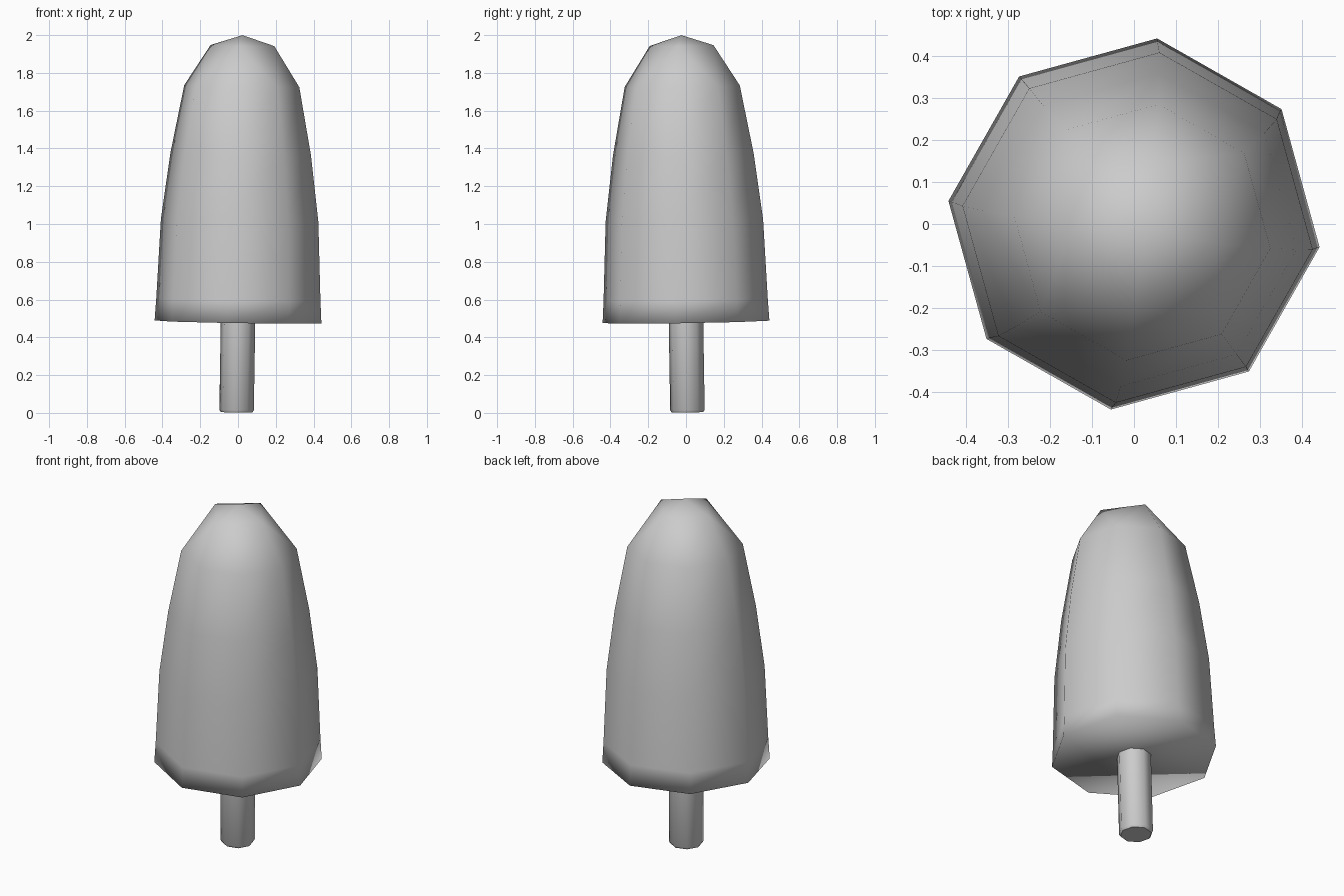
import bpy, bmesh
from math import cos, sin, radians
from mathutils import Matrix, Vector

if "Cube" in bpy.data.objects:
    bpy.data.objects.remove(bpy.data.objects["Cube"])

# Whole tree leans very slightly to +x and -y
PIVOT = Vector((0, 0, 0.482))
LEAN = (Matrix.Translation(PIVOT) @ Matrix.Rotation(0.016, 4, 'X')
        @ Matrix.Rotation(0.016, 4, 'Y') @ Matrix.Translation(-PIVOT))
TURN = radians(-7.1)


def ring(bm, r, z, n=8):
    return [bm.verts.new((r * cos(TURN + radians(360) * i / n),
                          r * sin(TURN + radians(360) * i / n), z)) for i in range(n)]


def loft(bm, profile):
    """Stack of eight-sided rings joined by quads, closed underneath."""
    rings = [ring(bm, r, z) for r, z in profile]
    for a, b in zip(rings, rings[1:]):
        for i in range(8):
            j = (i + 1) % 8
            bm.faces.new((a[i], a[j], b[j], b[i]))
    bm.faces.new(rings[0][::-1])
    return rings


def finish(bm, name, smooth):
    bm.transform(LEAN)
    bmesh.ops.recalc_face_normals(bm, faces=bm.faces)
    me = bpy.data.meshes.new(name)
    bm.to_mesh(me)
    bm.free()
    ob = bpy.data.objects.new(name, me)
    bpy.context.collection.objects.link(ob)
    bpy.context.view_layer.objects.active = ob
    ob.select_set(True)
    if smooth is None:
        bpy.ops.object.shade_smooth()
    else:
        bpy.ops.object.shade_smooth_by_angle(angle=radians(smooth))
    ob.select_set(False)


# Foliage: octagonal body with a four-sided peak
bm = bmesh.new()
top = loft(bm, [(0.445, 0.482), (0.438, 0.6), (0.42, 1.02),
                (0.375, 1.37), (0.307, 1.73)])[-1]
mid = ring(bm, 0.17, 1.945, 4)
apex = bm.verts.new((0, 0, 2.0))
for k in range(4):
    m, n = mid[k], mid[(k + 1) % 4]
    o, c, p = top[2 * k], top[2 * k + 1], top[(2 * k + 2) % 8]
    bm.faces.new((m, o, c))
    bm.faces.new((m, c, n))
    bm.faces.new((n, c, p))
    bm.faces.new((m, n, apex))
finish(bm, "foliage", None)

# Trunk: slim octagonal post with softened foot
bm = bmesh.new()
trunk = loft(bm, [(0.084, 0.003), (0.092, 0.015), (0.092, 0.5)])
bm.faces.new(trunk[-1])
finish(bm, "trunk", 50)
